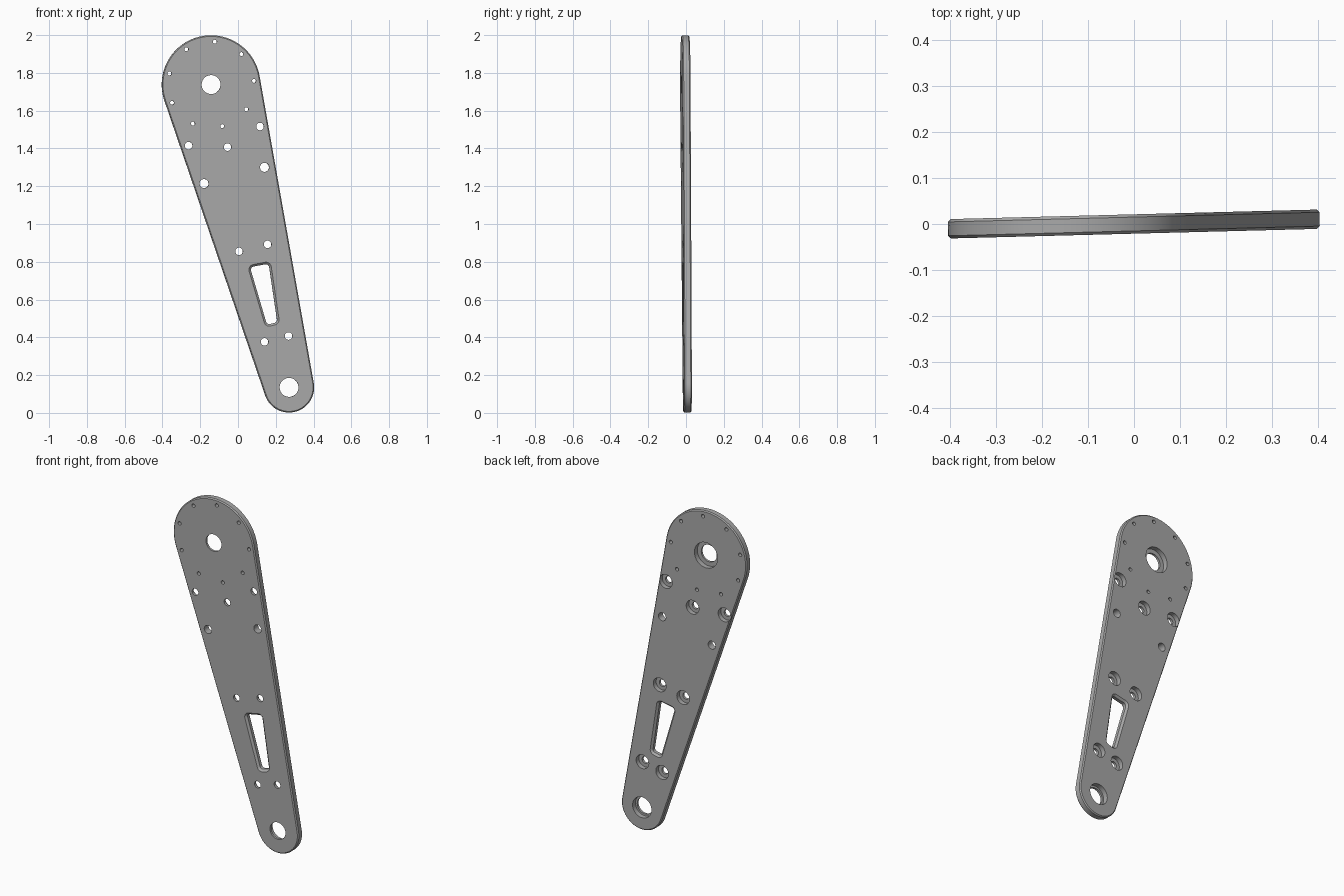
import bpy, bmesh, math
from math import acos, atan2, cos, sin, tau

if "Cube" in bpy.data.objects:
    bpy.data.objects.remove(bpy.data.objects["Cube"], do_unlink=True)

HALF = 0.021          # half the plate thickness
OUT = 0.05            # how far cutters reach past the plate

metal = bpy.data.materials.new("grey metal")
metal.use_nodes = True
metal.diffuse_color = (0.4, 0.4, 0.4, 1)
metal.node_tree.nodes["Principled BSDF"].inputs["Base Color"].default_value = (0.4, 0.4, 0.4, 1)


def outline(circles, grow, steps):
    """Rounded convex outline around counter-clockwise circles (x, z, r)."""
    n = len(circles)
    if n == 1:
        x, z, r = circles[0]
        return [(x + (r + grow) * cos(tau * i / steps), z + (r + grow) * sin(tau * i / steps))
                for i in range(steps)]
    normals = []
    for i, (x, z, r) in enumerate(circles):
        x2, z2, r2 = circles[(i + 1) % n]
        normals.append(atan2(z2 - z, x2 - x) - acos((r - r2) / math.hypot(x2 - x, z2 - z)))
    points = []
    for i, (x, z, r) in enumerate(circles):
        start = normals[i - 1]
        sweep = (normals[i] - start) % tau
        for k in range(steps + 1):
            a = start + sweep * k / steps
            points.append((x + (r + grow) * cos(a), z + (r + grow) * sin(a)))
    return points


def loft(bm, circles, levels, steps):
    """Closed solid through the outline at each level (y, grow)."""
    rings = [[bm.verts.new((x, y, z)) for x, z in outline(circles, grow, steps)]
             for y, grow in levels]
    for a, b in zip(rings, rings[1:]):
        for i in range(len(a)):
            j = (i + 1) % len(a)
            bm.faces.new((a[i], a[j], b[j], b[i]))
    bm.faces.new(rings[0])
    bm.faces.new(rings[-1][::-1])


def finish(bm, name):
    bmesh.ops.recalc_face_normals(bm, faces=bm.faces)
    mesh = bpy.data.meshes.new(name)
    bm.to_mesh(mesh)
    bm.free()
    mesh.materials.append(metal)
    obj = bpy.data.objects.new(name, mesh)
    bpy.context.collection.objects.link(obj)
    return obj


def stepped(bm, x, z, r, bore, floor, steps):
    """Through hole with a wider bore sunk from the back."""
    wide = bore - r
    loft(bm, [(x, z, r)], [(-OUT, 0), (floor, 0), (floor, wide), (OUT, wide)], steps)


# Tapered plate with chamfered rims
TOP = (-0.143, 1.738)
LOW = (0.27, 0.135)
bm = bmesh.new()
edge = 0.006
loft(bm, [(*TOP, 0.261), (*LOW, 0.133)],
     [(-HALF, -edge), (edge - HALF, 0), (HALF - edge, 0), (HALF, -edge)], 48)
plate = finish(bm, "arm_plate")

bm = bmesh.new()
# Pivot holes
stepped(bm, *TOP, 0.05, 0.075, -0.008, 48)
stepped(bm, *LOW, 0.05, 0.061, -0.008, 48)
# Ring of nine small holes around the upper pivot
for i in range(9):
    a = math.radians(5 + 40 * i)
    loft(bm, [(TOP[0] + 0.228 * cos(a), TOP[1] + 0.228 * sin(a), 0.0105)],
         [(-OUT, 0), (OUT, 0)], 20)
# Counterbored bolt holes
for x, z in [(-0.262, 1.415), (-0.056, 1.407), (0.116, 1.516), (0.156, 0.892),
             (0.005, 0.855), (0.14, 0.376), (0.267, 0.407)]:
    stepped(bm, x, z, 0.02, 0.041, -0.006, 32)
# Plain dowel holes
for x, z in [(0.14, 1.3), (-0.18, 1.214)]:
    loft(bm, [(x, z, 0.024)], [(-OUT, 0), (OUT, 0)], 32)
# Tapered slot with chamfered rims
rim = 0.011
slot = [(0.085, 0.758, 0.017), (0.148, 0.77, 0.017), (0.189, 0.493, 0.017), (0.165, 0.487, 0.017)]
loft(bm, slot[::-1], [(-OUT, rim), (-HALF, rim), (rim - HALF, 0),
                      (HALF - rim, 0), (HALF, rim), (OUT, rim)], 8)
cutter = finish(bm, "hole_cutter")
cutter.hide_render = True

# Cut the holes, then drop the cutter
cut = plate.modifiers.new("holes", 'BOOLEAN')
cut.operation = 'DIFFERENCE'
cut.solver = 'EXACT'
cut.object = cutter
bpy.ops.object.select_all(action='DESELECT')
plate.select_set(True)
bpy.context.view_layer.objects.active = plate
bpy.ops.object.modifier_apply(modifier=cut.name)
bpy.data.objects.remove(cutter, do_unlink=True)

# Smooth round walls, crisp edges, slight turn about the vertical
bpy.ops.object.shade_smooth_by_angle(angle=math.radians(25))
plate.rotation_euler.z = 0.026
